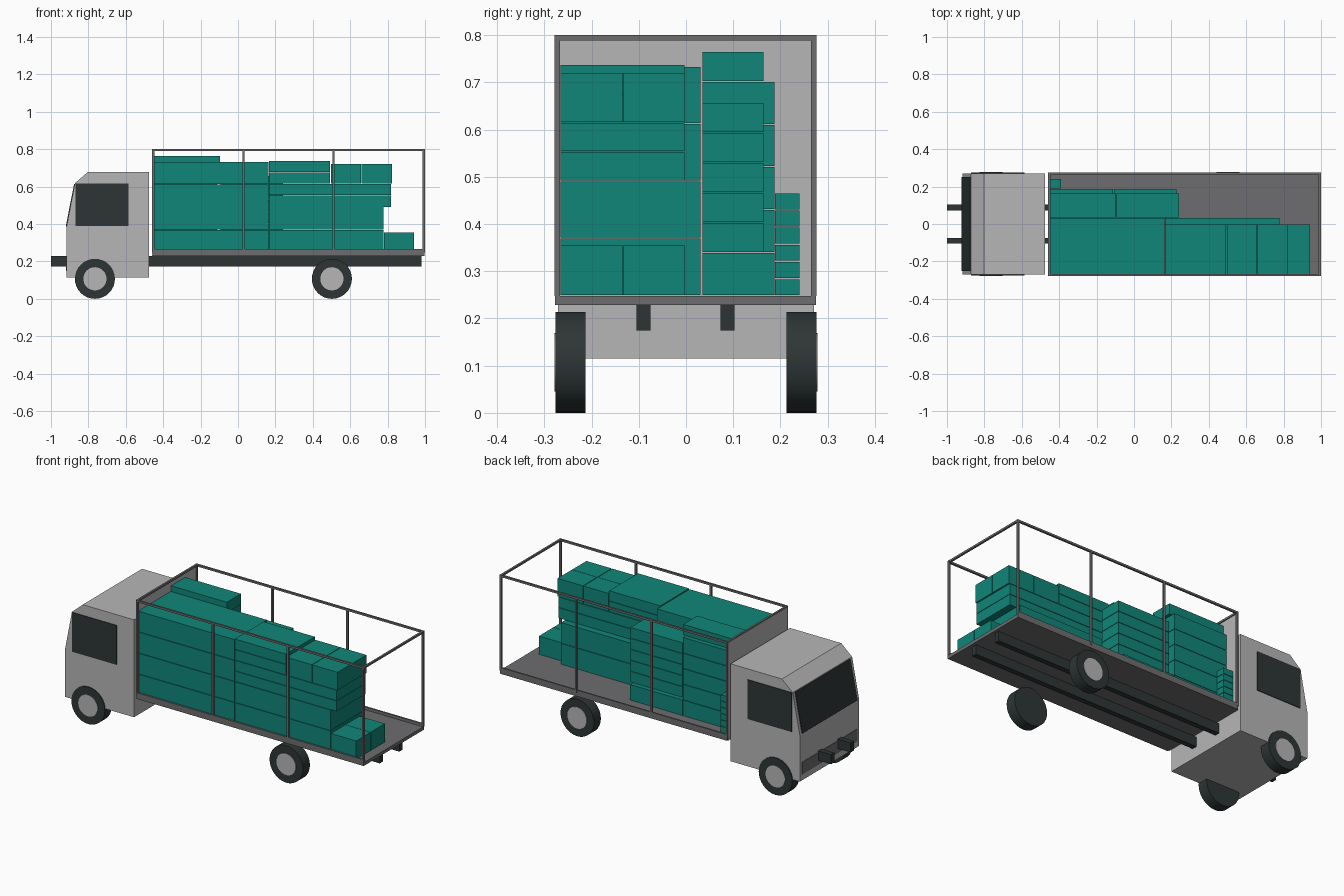
import bpy, bmesh, math
from mathutils import Matrix

if "Cube" in bpy.data.objects:
    bpy.data.objects.remove(bpy.data.objects["Cube"])


def material(name, rgb):
    m = bpy.data.materials.new(name)
    m.diffuse_color = (*rgb, 1)
    m.use_nodes = True
    m.node_tree.nodes["Principled BSDF"].inputs["Base Color"].default_value = m.diffuse_color
    return m


PAINT = material("light_grey_paint", (0.47, 0.47, 0.475))
STEEL = material("mid_grey_steel", (0.155, 0.155, 0.16))
DARK = material("near_black", (0.027, 0.036, 0.036))
TEAL = material("teal_box", (0.005, 0.24, 0.19))


def finish(name, bm, mat):
    bmesh.ops.recalc_face_normals(bm, faces=bm.faces)
    me = bpy.data.meshes.new(name)
    bm.to_mesh(me)
    bm.free()
    me.materials.append(mat)
    ob = bpy.data.objects.new(name, me)
    bpy.context.collection.objects.link(ob)
    return ob


def boxes(name, spans, mat):
    """One object out of boxes given as (x0, x1, y0, y1, z0, z1)."""
    bm = bmesh.new()
    for x0, x1, y0, y1, z0, z1 in spans:
        mtx = Matrix.Translation(((x0 + x1) / 2, (y0 + y1) / 2, (z0 + z1) / 2))
        mtx = mtx @ Matrix.Diagonal((x1 - x0, y1 - y0, z1 - z0, 1))
        bmesh.ops.create_cube(bm, size=1, matrix=mtx)
    return finish(name, bm, mat)


def extrude_y(name, profile, y0, y1, mat):
    """Extrude an xz profile along y."""
    bm = bmesh.new()
    f = bm.faces.new([bm.verts.new((x, y0, z)) for x, z in profile])
    r = bmesh.ops.extrude_face_region(bm, geom=[f])
    verts = [v for v in r["geom"] if isinstance(v, bmesh.types.BMVert)]
    bmesh.ops.translate(bm, verts=verts, vec=(0, y1 - y0, 0))
    return finish(name, bm, mat)


def disc(name, x, y, z, radius, width, mat):
    bm = bmesh.new()
    mtx = Matrix.Translation((x, y, z)) @ Matrix.Rotation(math.pi / 2, 4, 'X')
    bmesh.ops.create_cone(bm, cap_ends=True, segments=32, radius1=radius,
                          radius2=radius, depth=width, matrix=mtx)
    ob = finish(name, bm, mat)
    for p in ob.data.polygons:
        p.use_smooth = len(p.vertices) == 4
    for e in ob.data.edges:  # keep the rim crisp
        a, b = (ob.data.vertices[i].co for i in e.vertices)
        e.use_edge_sharp = abs(a.y - b.y) < 1e-5
    return ob


# Cab shell
extrude_y("cab", [(-0.917, 0.115), (-0.917, 0.385), (-0.872, 0.618),
                  (-0.803, 0.678), (-0.475, 0.678), (-0.475, 0.115)],
          -0.271, 0.271, PAINT)

# Windscreen plate on the sloping front, side windows, lower grille
extrude_y("windscreen", [(-0.921, 0.387), (-0.876, 0.614), (-0.871, 0.613),
                         (-0.916, 0.386)], -0.252, 0.252, DARK)
for s, side in ((-1, "right"), (1, "left")):
    ya, yb = sorted((s * 0.268, s * 0.275))
    boxes("side_window_" + side, [(-0.868, -0.585, ya, yb, 0.39, 0.617)], DARK)
boxes("front_grille", [(-0.92, -0.914, -0.25, 0.25, 0.15, 0.22)], STEEL)

# Chassis rails
boxes("chassis_rails", [(-1.0, 0.98, y - 0.015, y + 0.015, 0.174, 0.229)
                        for y in (-0.09, 0.088)], DARK)

# Wheels with hub plates on the outer side
for x, end in ((-0.765, "front"), (0.502, "rear")):
    for s, side in ((-1, "right"), (1, "left")):
        disc(f"{end}_wheel_{side}", x, s * 0.2445, 0.107, 0.107, 0.063, DARK)
        disc(f"{end}_hub_{side}", x, s * 0.276, 0.107, 0.062, 0.004, PAINT)

# Load bed with side rims
boxes("bed_floor", [(-0.455, 0.997, -0.277, 0.275, 0.229, 0.248)], STEEL)
boxes("bed_rims", [(-0.455, 0.997, -0.277, -0.268, 0.248, 0.265),
                   (-0.455, 0.997, 0.266, 0.275, 0.248, 0.265)], STEEL)

# Headboard behind the cab
boxes("headboard", [(-0.46, -0.453, -0.27, 0.268, 0.23, 0.795)], PAINT)

# Open cage: posts, long top rails and end rails
T = 0.011
sides = ((-0.278, -0.278 + T), (0.276 - T, 0.276))
boxes("cage_posts", [(x - T / 2, x + T / 2, a, b, 0.248, 0.79)
                     for x in (-0.453, 0.03, 0.511, 0.993) for a, b in sides], STEEL)
boxes("cage_top_rails", [(-0.459, 0.999, a, b, 0.789, 0.8) for a, b in sides]
      + [(x - T / 2, x + T / 2, -0.278, 0.276, 0.789, 0.8)
         for x in (-0.453, 0.993)], STEEL)


# Cargo stacks: footprint plus the heights of the layer joints
def stack(name, x0, x1, y0, y1, levels):
    g = 0.0012
    boxes(name, [(x0, x1, y0, y1, a + g, b - g)
                 for a, b in zip(levels, levels[1:])], TEAL)


N, M, F = -0.266, -0.134, -0.003  # near, middle and far lines of the right row
stack("long_boxes_front", -0.452, 0.163, N, 0.031, (0.248, 0.37, 0.491, 0.613, 0.734))
stack("long_boxes_rear", 0.166, 0.777, N, 0.031, (0.248, 0.37, 0.491))
stack("flat_boxes", 0.166, 0.817, N, F, (0.491, 0.553, 0.615))
stack("top_flat_boxes", 0.166, 0.493, N, F, (0.615, 0.677, 0.738))
for a, b, side in ((N, M - 0.001, "right"), (M + 0.001, F, "left")):
    stack("top_box_a_" + side, 0.496, 0.658, a, b, (0.615, 0.721))
    stack("top_box_b_" + side, 0.661, 0.823, a, b, (0.615, 0.721))
    stack("tail_box_" + side, 0.78, 0.942, a, b, (0.248, 0.356))

# Left row
stack("left_wide_boxes", -0.452, -0.111, 0.035, 0.187,
      (0.248, 0.34, 0.431, 0.522, 0.611, 0.702))
stack("left_top_box", -0.452, -0.096, 0.035, 0.164, (0.702, 0.765))
stack("left_base_box", -0.108, 0.226, 0.035, 0.187, (0.248, 0.34))
stack("left_narrow_boxes", -0.094, 0.241, 0.035, 0.164,
      (0.34, 0.403, 0.467, 0.53, 0.594, 0.657))
stack("small_boxes", -0.452, -0.39, 0.189, 0.24,
      (0.248, 0.284, 0.321, 0.357, 0.394, 0.43, 0.466))
